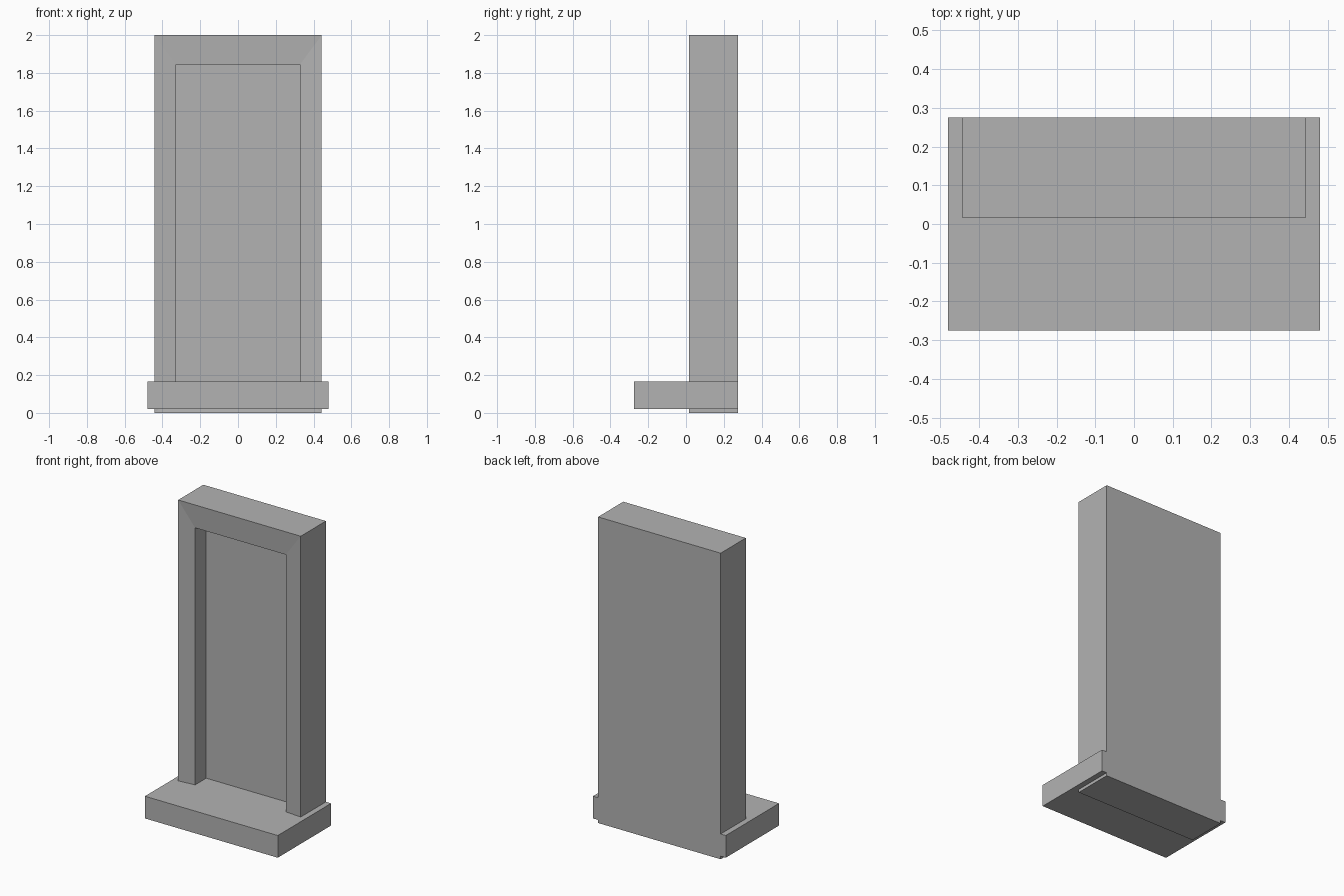
import bpy
import bmesh

cube = bpy.data.objects.get("Cube")
if cube:
    bpy.data.objects.remove(cube, do_unlink=True)

GREY = (0.45, 0.45, 0.45, 1)
stone = bpy.data.materials.new("plain grey")
stone.use_nodes = True
stone.diffuse_color = GREY
stone.node_tree.nodes["Principled BSDF"].inputs["Base Color"].default_value = GREY


def lofted(name, rings):
    """Join rectangles (half_width, low_z, high_z, y) in order and cap both ends."""
    bm = bmesh.new()
    loops = []
    for w, low, high, y in rings:
        corners = ((-w, low), (w, low), (w, high), (-w, high))
        loops.append([bm.verts.new((x, y, z)) for x, z in corners])
    for a, b in zip(loops, loops[1:]):
        for i in range(4):
            j = (i + 1) % 4
            bm.faces.new((a[i], a[j], b[j], b[i]))
    bm.faces.new(loops[0])
    bm.faces.new(loops[-1])
    bmesh.ops.recalc_face_normals(bm, faces=bm.faces)
    mesh = bpy.data.meshes.new(name)
    bm.to_mesh(mesh)
    bm.free()
    mesh.materials.append(stone)
    obj = bpy.data.objects.new(name, mesh)
    bpy.context.collection.objects.link(obj)
    return obj


# Upright slab: back, front edge, gently sloped mitred surround, recessed panel
lofted("door_frame", [
    (0.443, 0, 2, 0.275),
    (0.443, 0, 2, 0.015),
    (0.328, 0.1, 1.845, 0.025),
    (0.328, 0.1, 1.845, 0.14),
])

# Wide sill block projecting forward at the foot
lofted("sill", [
    (0.48, 0.02, 0.165, 0.275),
    (0.48, 0.02, 0.165, -0.275),
])
